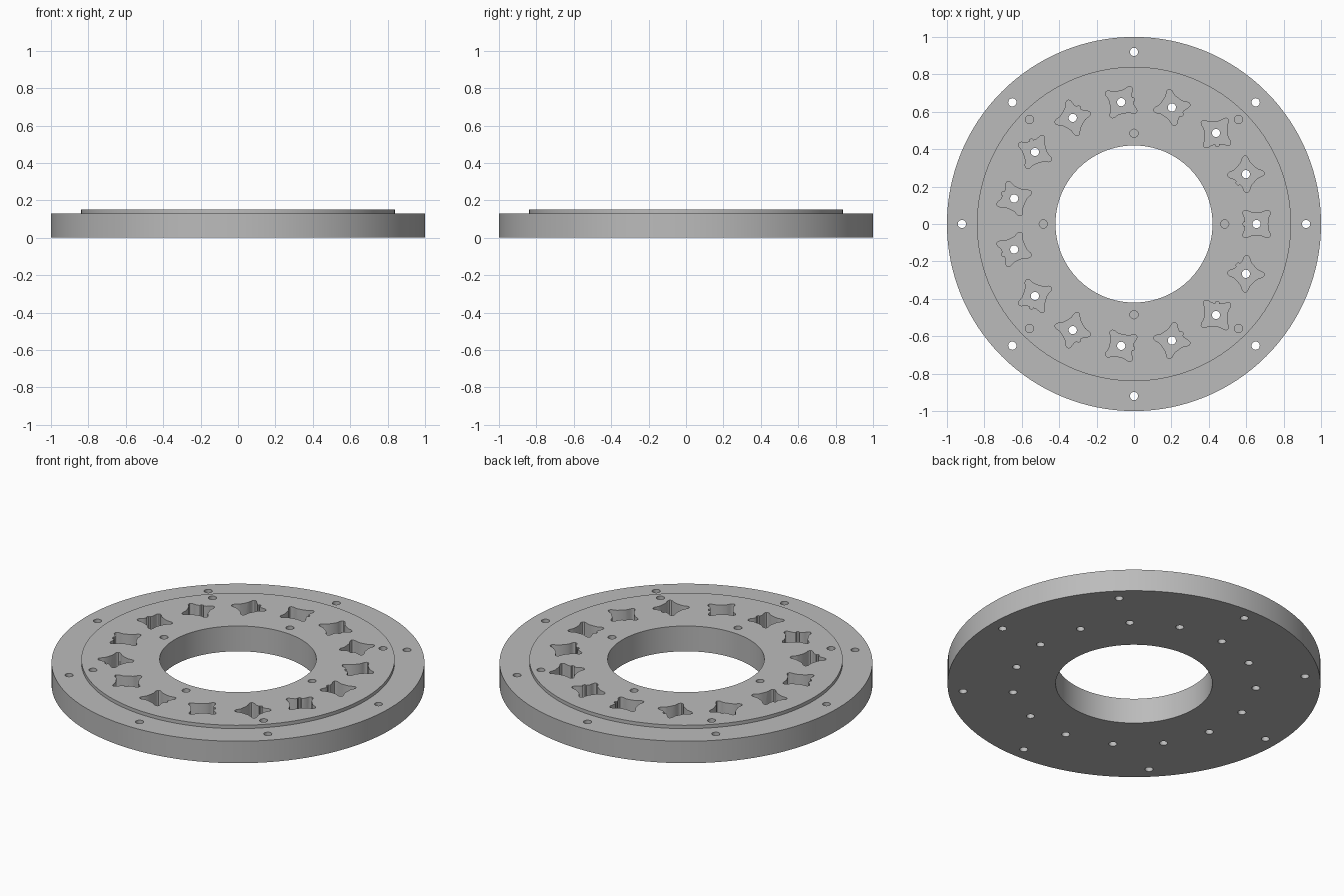
import bpy, bmesh, math
from mathutils import Matrix, Vector

cube = bpy.data.objects.get("Cube")
if cube:
    bpy.data.objects.remove(cube, do_unlink=True)

TOP, RIM_TOP, FLOOR = 0.15, 0.13, 0.04
HOLE_R = 0.022

grey = bpy.data.materials.new("machined grey")
grey.use_nodes = True
grey.diffuse_color = (0.5, 0.5, 0.5, 1)
grey.node_tree.nodes["Principled BSDF"].inputs["Base Color"].default_value = (0.5, 0.5, 0.5, 1)


def make_object(name, bm):
    bmesh.ops.recalc_face_normals(bm, faces=bm.faces)
    mesh = bpy.data.meshes.new(name)
    bm.to_mesh(mesh)
    bm.free()
    mesh.materials.append(grey)
    obj = bpy.data.objects.new(name, mesh)
    bpy.context.collection.objects.link(obj)
    return obj


def prism(bm, outline, z0, z1):
    """Closed vertical prism from a plan outline."""
    low = [bm.verts.new((p[0], p[1], z0)) for p in outline]
    high = [bm.verts.new((p[0], p[1], z1)) for p in outline]
    bm.faces.new(low[::-1])
    bm.faces.new(high)
    n = len(low)
    for i in range(n):
        j = (i + 1) % n
        bm.faces.new((low[i], low[j], high[j], high[i]))


def circle(radius, angle, r=HOLE_R, n=24):
    c = Vector((radius * math.cos(angle), radius * math.sin(angle)))
    return [c + Vector((math.cos(t), math.sin(t))) * r
            for t in (2 * math.pi * k / n for k in range(n))]


def pocket_outline(angle):
    """Square with rounded ears and hollow sides, notched on one side."""
    quarter = [(0.061, -0.026), (0.060, 0.0), (0.061, 0.026), (0.067, 0.041),
               (0.072, 0.052), (0.073, 0.062), (0.069, 0.070), (0.062, 0.073),
               (0.052, 0.072), (0.041, 0.067)]
    notch = [(0.061, -0.026), (0.061, -0.010), (0.068, -0.010), (0.072, -0.005),
             (0.072, 0.005), (0.068, 0.010), (0.061, 0.010)] + quarter[2:]
    points = []
    for k in range(4):
        turn = Matrix.Rotation(2 * angle + k * math.pi / 2, 2)
        points += [turn @ Vector(p) for p in (notch if k == 2 else quarter)]
    centre = Vector((math.cos(angle), math.sin(angle))) * 0.655
    return [centre + p for p in points]


# Stepped ring body
bm = bmesh.new()
profile = [(0.42, 0), (1, 0), (1, RIM_TOP), (0.84, RIM_TOP), (0.84, TOP), (0.42, TOP)]
verts = [bm.verts.new((r, 0, z)) for r, z in profile]
edges = [bm.edges.new((verts[i], verts[(i + 1) % 6])) for i in range(6)]
bmesh.ops.spin(bm, geom=verts + edges, cent=(0, 0, 0), axis=(0, 0, 1),
               angle=2 * math.pi, steps=128, use_merge=True)
bmesh.ops.remove_doubles(bm, verts=bm.verts, dist=1e-5)
body = make_object("ring_plate", bm)

# Pockets and blind pin holes
bm = bmesh.new()
for k in range(15):
    prism(bm, pocket_outline(math.radians(24 * k)), FLOOR, 0.3)
for k in range(8):
    prism(bm, circle(0.79 if k % 2 else 0.485, k * math.pi / 4), 0.05, 0.3)
pockets = make_object("pocket_cutter", bm)

# Through holes at the rim and in the pocket floors
bm = bmesh.new()
for k in range(8):
    prism(bm, circle(0.92, k * math.pi / 4), -0.1, 0.3)
for k in range(15):
    prism(bm, circle(0.655, math.radians(24 * k)), -0.1, 0.3)
holes = make_object("hole_cutter", bm)

# Cut the body, then drop the cutters
bpy.context.view_layer.objects.active = body
for cutter in (pockets, holes):
    cutter.hide_render = True
    mod = body.modifiers.new(cutter.name, "BOOLEAN")
    mod.operation = "DIFFERENCE"
    mod.solver = "EXACT"
    mod.object = cutter
    bpy.ops.object.modifier_apply(modifier=mod.name)
for cutter in (pockets, holes):
    bpy.data.objects.remove(cutter, do_unlink=True)

bpy.ops.object.select_all(action="DESELECT")
body.select_set(True)
bpy.ops.object.shade_smooth_by_angle(angle=math.radians(30))
